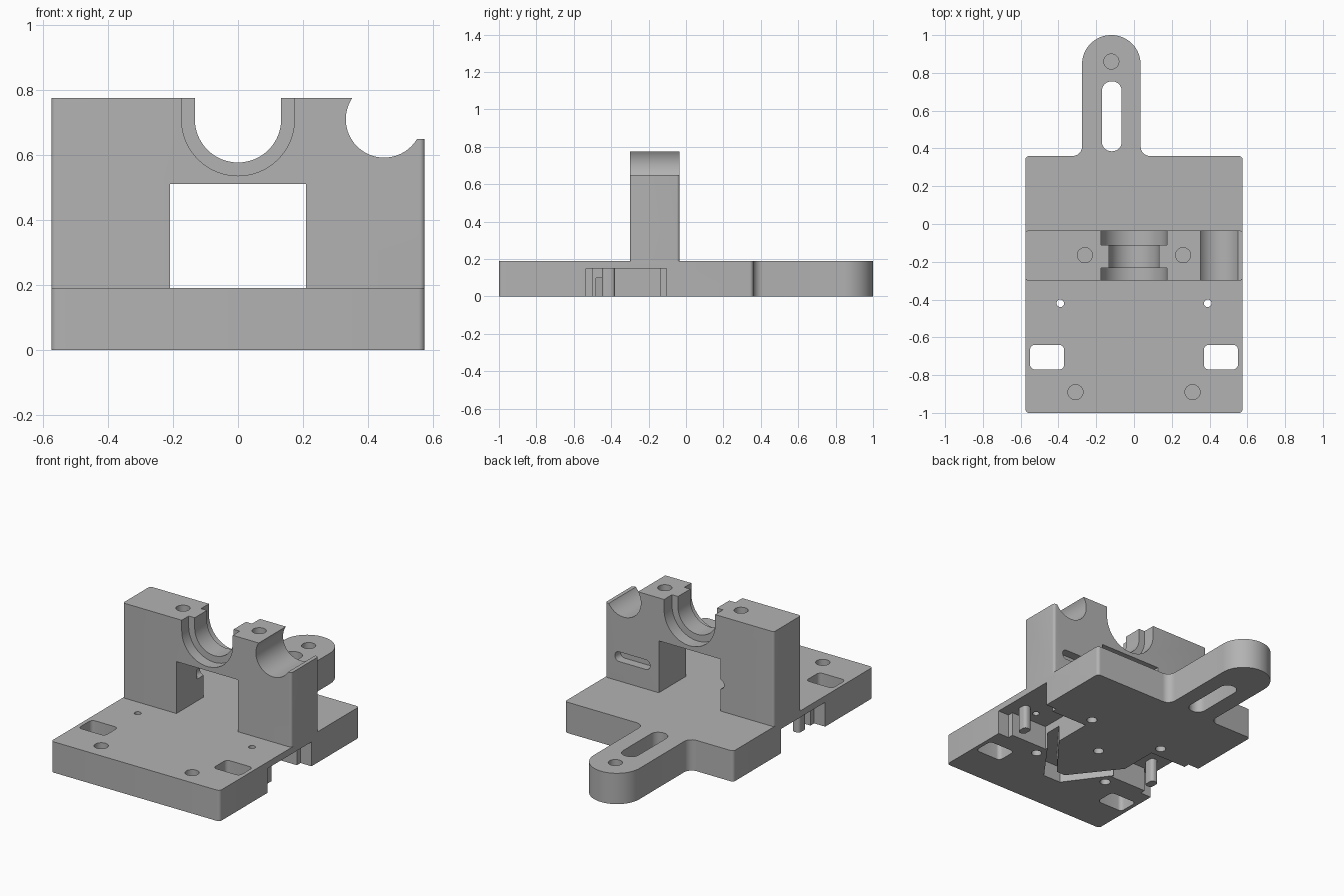
import bpy, bmesh, math
from mathutils import Vector

cube = bpy.data.objects.get("Cube")
if cube:
    bpy.data.objects.remove(cube, do_unlink=True)

grey = bpy.data.materials.new("plain grey")
grey.use_nodes = True
grey.diffuse_color = (0.45, 0.45, 0.45, 1)
grey.node_tree.nodes["Principled BSDF"].inputs["Base Color"].default_value = grey.diffuse_color


def rounded(corners):
    """Outline from (x, y, radius) corners, with true arcs at rounded ones."""
    out, n = [], len(corners)
    for i, (x, y, r) in enumerate(corners):
        p = Vector((x, y))
        if r == 0:
            out.append(p)
            continue
        a = (Vector(corners[i - 1][:2]) - p).normalized()
        b = (Vector(corners[(i + 1) % n][:2]) - p).normalized()
        ang = a.angle(b)
        c = p + (a + b).normalized() * r / math.sin(ang / 2)
        t = r / math.tan(ang / 2)
        v0, v1, th = p + a * t - c, p + b * t - c, math.pi - ang
        steps = 16 if r > 0.1 else 6
        for k in range(steps + 1):
            f = k / steps
            out.append(c + (v0 * math.sin((1 - f) * th) + v1 * math.sin(f * th)) / math.sin(th))
    return out


def rect(x0, x1, y0, y1, r=0):
    return [(x0, y0, r), (x1, y0, r), (x1, y1, r), (x0, y1, r)]


def circle(x, y, r):
    return rect(x - r, x + r, y - r, y + r, r * 0.999)


def prism(name, corners, lo, hi, axis="z"):
    """Extrude an outline along z, or an x-z outline along y."""
    bm = bmesh.new()
    place = (lambda p: (p.x, p.y, lo)) if axis == "z" else (lambda p: (p.x, lo, p.y))
    face = bm.faces.new([bm.verts.new(place(p)) for p in rounded(corners)])
    new = bmesh.ops.extrude_face_region(bm, geom=[face])["geom"]
    move = (0, 0, hi - lo) if axis == "z" else (0, hi - lo, 0)
    bmesh.ops.translate(bm, vec=move, verts=[v for v in new if isinstance(v, bmesh.types.BMVert)])
    bmesh.ops.recalc_face_normals(bm, faces=bm.faces[:])
    mesh = bpy.data.meshes.new(name)
    bm.to_mesh(mesh)
    bm.free()
    mesh.materials.append(grey)
    obj = bpy.data.objects.new(name, mesh)
    bpy.context.collection.objects.link(obj)
    return obj


# Base plate with its rounded tongue at the back
W = 0.575
body = prism("mounting_bracket", [
    (-W, -1, .02), (W, -1, .02), (W, .36, .02), (.035, .36, .05), (.035, 1, .154),
    (-.275, 1, .154), (-.275, .36, .05), (-W, .36, .02)], 0, .19)
bpy.context.view_layer.objects.active = body
body.select_set(True)


def combine(operation, *args):
    tool = prism(*args)
    mod = body.modifiers.new("combine", "BOOLEAN")
    mod.operation, mod.solver, mod.object = operation, "EXACT", tool
    bpy.ops.object.modifier_apply(modifier=mod.name)
    bpy.data.objects.remove(tool, do_unlink=True)


def cut(*args):
    combine("DIFFERENCE", *args)


# Upright bridge
combine("UNION", "upright", rect(-W, W, -.3, -.035, .015), .17, .775)
cut("bridge_opening", rect(-.21, .21, .19, .51), -.5, .2, "y")

# Bearing seat: narrow in the middle, wider at both ends
def seat(r, lo, hi):
    z = .71
    cut("bearing_seat", [(-r, z - r, r * .999), (r, z - r, r * .999), (r, 1, 0), (-r, 1, 0)], lo, hi, "y")

seat(.133, -.5, .2)
seat(.174, -.5, -.232)
seat(.174, -.112, .2)

# Rod scoop and lowered rim beside it
cut("rod_scoop", circle(.45, .71, .118), -.5, .2, "y")
cut("rim_step", rect(.45, .8, .65, .95), -.5, .2, "y")

# Side slots in the columns
cut("back_slot", rect(.27, .51, .31, .37, .029), -.09, .1, "y")
cut("inner_notch", rect(-.235, -.1, .325, .385, .029), -.1, .1, "y")

# Tongue slot and blind hole
cut("tongue_slot", rect(-.17, -.065, .385, .755, .05), -.1, .4)
cut("tongue_hole", circle(-.12, .86, .04), .08, .4)

# Underside channel joining the two pockets
cut("wire_channel", [(.28, -.34, 0), (.28, -.44, 0), (.06, -.74, 0), (-.06, -.74, 0),
                     (-.28, -.44, 0), (-.28, -.34, 0), (-.03, -.66, 0), (.03, -.66, 0)], -.1, .1)

for s in (-1, 1):
    # Side pockets open to the underside
    pocket = [(.7, -.535, 0), (.7, -.105, 0), (.5, -.105, 0), (.5, -.14, 0),
              (.25, -.14, 0), (.25, -.5, 0), (.5, -.5, 0), (.5, -.535, 0)]
    cut("side_pocket", [(s * x, y, r) for x, y, r in pocket], -.1, .15)
    # Windows and holes
    cut("window", rect(s * .46 - .09, s * .46 + .09, -.77, -.64, .025), -.1, .4)
    cut("pin_hole", circle(s * .39, -.42, .02), -.1, .4)
    cut("front_hole", circle(s * .31, -.89, .04), .08, .4)
    cut("clamp_hole", circle(s * .26, -.165, .04), .32, 1)
    for y in (-.07, -.57):
        cut("underside_hole", circle(s * .26, y, .03), -.1, .1)
    # Small post inside each pocket
    combine("UNION", "pocket_post", rect(s * .48 - .025, s * .48 + .025, -.45, -.38, .02), .0, .16)

cut("underside_centre_hole", circle(0, -.32, .03), -.1, .1)

bpy.ops.object.shade_smooth_by_angle(angle=math.radians(30))
